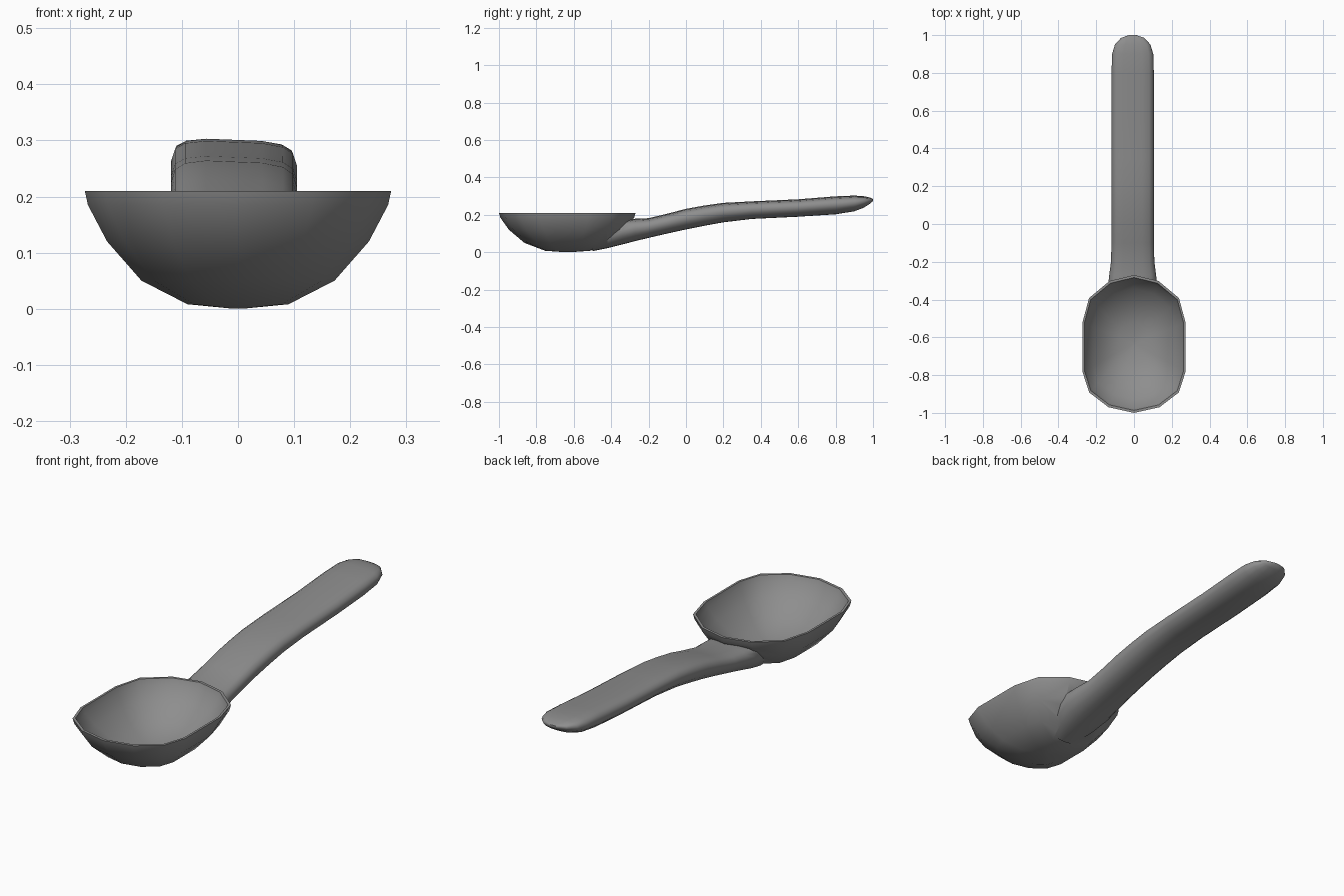
import bpy
import bmesh

cube = bpy.data.objects.get("Cube")
if cube:
    bpy.data.objects.remove(cube, do_unlink=True)

grey = bpy.data.materials.new("dark grey")
grey.use_nodes = True
grey.diffuse_color = (0.27, 0.27, 0.27, 1)
grey.node_tree.nodes["Principled BSDF"].inputs["Base Color"].default_value = grey.diffuse_color


def loft(name, rings):
    """Closed solid through rings of equal point count."""
    bm = bmesh.new()
    loops = [[bm.verts.new(p) for p in ring] for ring in rings]
    n = len(loops[0])
    for a, b in zip(loops, loops[1:]):
        for i in range(n):
            j = (i + 1) % n
            bm.faces.new((a[i], a[j], b[j], b[i]))
    bm.faces.new(loops[0])
    bm.faces.new(loops[-1])
    bmesh.ops.recalc_face_normals(bm, faces=bm.faces)
    mesh = bpy.data.meshes.new(name)
    bm.to_mesh(mesh)
    bm.free()
    mesh.materials.append(grey)
    obj = bpy.data.objects.new(name, mesh)
    bpy.context.collection.objects.link(obj)
    return obj


def mirrored(half):
    """Close a half outline whose first and last points lie on the axis."""
    return half + [(-x, v) for x, v in half[-2:0:-1]]


# Bowl outline, relative to the bowl centre
CENTRE = -0.632
outline = mirrored([(0, -0.368), (0.135, -0.338), (0.237, -0.26), (0.273, -0.15),
                    (0.273, 0.11), (0.238, 0.24), (0.13, 0.33), (0, 0.362)])


def bowl_rings(levels):
    return [[(x * s, CENTRE + y * s, z) for x, y in outline] for z, s in levels]


bowl = loft("spoon", bowl_rings([(0, 0.03), (0.008, 0.33), (0.05, 0.63),
                                 (0.12, 0.855), (0.185, 0.98), (0.21, 1)]))
cavity = loft("cavity_cutter", bowl_rings([(0.025, 0.03), (0.033, 0.3), (0.068, 0.57),
                                           (0.13, 0.8), (0.185, 0.935), (0.211, 0.965),
                                           (0.3, 1.0)]))

# Handle: stations of y, underside, top, half width
section = mirrored([(0, 0), (0.4, 0.03), (0.72, 0.16), (0.93, 0.38), (1, 0.6),
                    (0.94, 0.82), (0.78, 0.94), (0.45, 1), (0, 1)])
stations = [(-0.50, 0.006, 0.10, 0.08), (-0.42, 0.022, 0.15, 0.12), (-0.34, 0.042, 0.17, 0.132),
            (-0.27, 0.06, 0.177, 0.124), (-0.2, 0.077, 0.18, 0.115), (-0.1, 0.1, 0.204, 0.112),
            (0, 0.122, 0.23, 0.112), (0.1, 0.142, 0.248, 0.112), (0.2, 0.16, 0.262, 0.112),
            (0.35, 0.178, 0.27, 0.112), (0.6, 0.19, 0.281, 0.112), (0.8, 0.203, 0.297, 0.112),
            (0.9, 0.219, 0.301, 0.109), (0.95, 0.238, 0.298, 0.094), (0.985, 0.26, 0.291, 0.062),
            (1, 0.274, 0.284, 0.02)]
handle = loft("handle", [[(x * w - 0.007, y, lo + t * (hi - lo) - 0.04 * x * w)
                          for x, t in section] for y, lo, hi, w in stations])

# Join the handle to the bowl, then hollow the bowl
for tool, operation in ((handle, 'UNION'), (cavity, 'DIFFERENCE')):
    tool.hide_render = True
    mod = bowl.modifiers.new(tool.name, 'BOOLEAN')
    mod.object = tool
    mod.operation = operation
    mod.solver = 'EXACT'

bpy.ops.object.select_all(action='DESELECT')
bpy.context.view_layer.objects.active = bowl
bowl.select_set(True)
for mod in list(bowl.modifiers):
    bpy.ops.object.modifier_apply(modifier=mod.name)
for tool in (handle, cavity):
    bpy.data.objects.remove(tool, do_unlink=True)
bpy.ops.object.shade_smooth_by_angle(angle=0.85)
